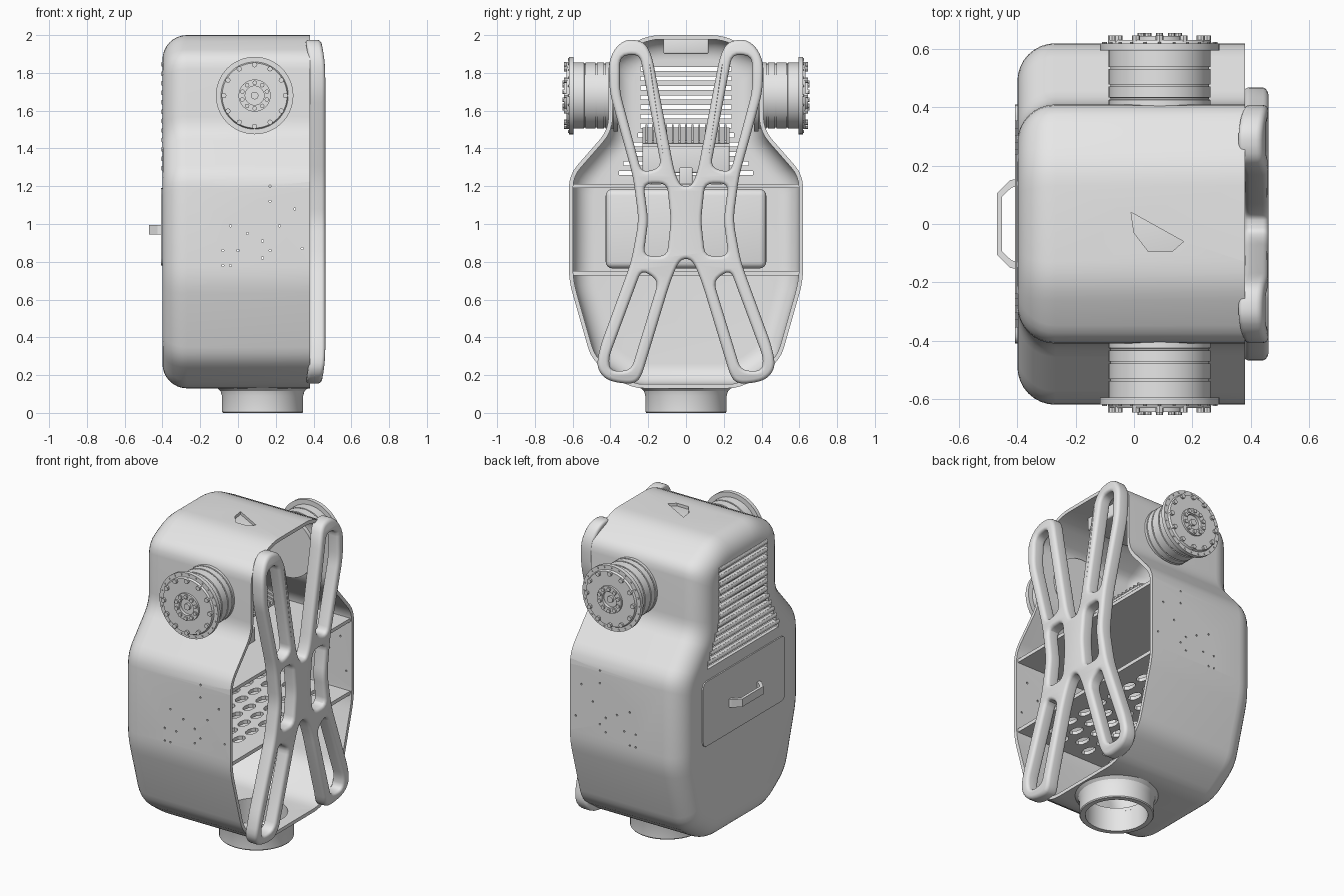
import bpy, bmesh, math
from mathutils import Vector, Matrix

if "Cube" in bpy.data.objects:
    bpy.data.objects.remove(bpy.data.objects["Cube"], do_unlink=True)

grey = bpy.data.materials.new("light_grey")
grey.use_nodes = True
grey.diffuse_color = (0.8, 0.8, 0.8, 1)
grey.node_tree.nodes["Principled BSDF"].inputs["Base Color"].default_value = (0.8, 0.8, 0.8, 1)

# Local axes (a, b, c) mapped to world axes
XYZ = Matrix.Identity(4)
YZX = Matrix(((0, 0, 1, 0), (1, 0, 0, 0), (0, 1, 0, 0), (0, 0, 0, 1)))
ZXY = Matrix(((0, 1, 0, 0), (0, 0, 1, 0), (1, 0, 0, 0), (0, 0, 0, 1)))


def activate(obj):
    bpy.ops.object.select_all(action='DESELECT')
    obj.select_set(True)
    bpy.context.view_layer.objects.active = obj


def finish(name, bm, smooth=True):
    bmesh.ops.remove_doubles(bm, verts=bm.verts, dist=1e-5)
    bmesh.ops.recalc_face_normals(bm, faces=bm.faces)
    mesh = bpy.data.meshes.new(name)
    bm.to_mesh(mesh)
    bm.free()
    mesh.materials.append(grey)
    obj = bpy.data.objects.new(name, mesh)
    bpy.context.collection.objects.link(obj)
    if smooth:
        activate(obj)
        bpy.ops.object.shade_smooth_by_angle(angle=math.radians(30))
    return obj


def rounded(points, r, n=5):
    """Polygon with each corner replaced by a short curve."""
    out = []
    pts = [Vector(p) for p in points]
    for i, p in enumerate(pts):
        u, v = pts[i - 1] - p, pts[(i + 1) % len(pts)] - p
        a = p + u.normalized() * min(r, 0.45 * u.length)
        b = p + v.normalized() * min(r, 0.45 * v.length)
        for k in range(n):
            t = k / (n - 1)
            out.append(a * (1 - t) ** 2 + p * 2 * t * (1 - t) + b * t * t)
    return out


def inset(points, d):
    """Counter-clockwise polygon moved inward by d."""
    out = []
    pts = [Vector(p) for p in points]
    for i, p in enumerate(pts):
        e = (p - pts[i - 1]).normalized()
        f = (pts[(i + 1) % len(pts)] - p).normalized()
        n, m = Vector((-e.y, e.x)), Vector((-f.y, f.x))
        out.append(p + (n + m) * d / (1 + n.dot(m)))
    return out


def add_prism(bm, points, c0, c1, axes=XYZ):
    low, high = [[bm.verts.new(axes @ Vector((p[0], p[1], c))) for p in points] for c in (c0, c1)]
    bm.faces.new(low[::-1])
    bm.faces.new(high)
    for i in range(len(low)):
        bm.faces.new((low[i - 1], low[i], high[i], high[i - 1]))


def prism(name, points, c0, c1, axes=XYZ):
    bm = bmesh.new()
    add_prism(bm, points, c0, c1, axes)
    return finish(name, bm)


def ellipse(a, b, ra, rb, n=16):
    return [(a + ra * math.cos(math.tau * k / n), b + rb * math.sin(math.tau * k / n)) for k in range(n)]


def rect(a0, a1, b0, b1):
    return [(a0, b0), (a1, b0), (a1, b1), (a0, b1)]


def rounded_box(name, x, y, z, r):
    bm = bmesh.new()
    add_prism(bm, rect(*x, *y), *z)
    bmesh.ops.bevel(bm, geom=bm.edges[:], offset=r, segments=4, profile=0.5, affect='EDGES')
    return finish(name, bm)


def revolve(name, profile, place, closed=False, n=64):
    bm = bmesh.new()
    rings = [[bm.verts.new(place @ Vector((r * math.cos(math.tau * k / n), r * math.sin(math.tau * k / n), h)))
              for k in range(n)] for r, h in profile]
    for i in range(0 if closed else 1, len(rings)):
        for k in range(n):
            bm.faces.new((rings[i - 1][k - 1], rings[i - 1][k], rings[i][k], rings[i][k - 1]))
    bmesh.ops.dissolve_degenerate(bm, edges=bm.edges, dist=1e-6)
    return finish(name, bm)


def cut(obj, bm):
    cutter = finish("cutter", bm, False)
    cutter.hide_render = True
    mod = obj.modifiers.new("cut", 'BOOLEAN')
    mod.object, mod.operation, mod.solver = cutter, 'DIFFERENCE', 'EXACT'
    activate(obj)
    bpy.ops.object.modifier_apply(modifier=mod.name)
    bpy.data.objects.remove(cutter, do_unlink=True)


def mirrored(half):
    return half + [(-a, b) for a, b in reversed(half) if abs(a) > 1e-6]


# Body shell: open on +x, rounded towards -x
outline = mirrored([(0.29, 0.13), (0.50, 0.28), (0.62, 0.70), (0.62, 1.26),
                    (0.41, 1.50), (0.41, 1.89), (0.20, 2.0)])
R = 0.13
layers = [(0.38, 0)] + [(-0.4 + R * (1 - math.sin(t)), R * (1 - math.cos(t)))
                        for t in (math.pi / 16 * k for k in range(9))]
bm = bmesh.new()
rings = [[bm.verts.new((x, p.x, p.y)) for p in rounded(inset(outline, d), 0.07)] for x, d in layers]
for a, b in zip(rings, rings[1:]):
    for i in range(len(a)):
        bm.faces.new((a[i - 1], a[i], b[i], b[i - 1]))
bm.faces.new(rings[-1])
shell = finish("body_shell", bm)
mod = shell.modifiers.new("wall", 'SOLIDIFY')
mod.thickness, mod.offset = 0.022, -1
activate(shell)
bpy.ops.object.modifier_apply(modifier=mod.name)

# Vent slits, neck hole, side holes and top opening
vent = [(1.27 + 0.05 * k, 0.24 + max(0, 1.50 - 1.27 - 0.05 * k) * 0.5) for k in range(12)]
bm = bmesh.new()
for z, w in vent:
    add_prism(bm, rect(-w, w, z - 0.011, z + 0.011), -0.5, -0.3, YZX)
add_prism(bm, ellipse(0.13, 0, 0.18, 0.18, 48), 0.05, 0.3)
add_prism(bm, [(-0.01, 0.04), (0, -0.03), (0.05, -0.095), (0.13, -0.095), (0.17, -0.06)], 1.9, 2.1)
for x, z in [(-0.04, 0.99), (0.05, 0.95), (0.17, 1.12), (0.17, 1.2), (0.3, 1.08), (0.13, 0.91), (0.22, 0.99),
             (-0.08, 0.86), (0, 0.86), (0.17, 0.86), (0.13, 0.82), (-0.08, 0.78), (-0.04, 0.78), (0.34, 0.87)]:
    add_prism(bm, ellipse(z, x, 0.006, 0.006, 8), -0.7, 0.7, ZXY)
cut(shell, bm)
activate(shell)
bpy.ops.object.shade_smooth_by_angle(angle=math.radians(30))

# Rounded slats between the slits
for k, (z, w) in enumerate(vent):
    prism(f"vent_slat_{k + 1}", ellipse(z + 0.025, -0.397, 0.014, 0.012, 12), -w, w, ZXY)

# Door, handle and the battery behind it
door = rounded([Vector(p) for p in rect(-0.41, 0.41, 0.78, 1.19)], 0.04)
prism("battery_door", door, -0.408, -0.395, YZX)
rounded_box("battery", (-0.39, -0.2), (-0.425, 0.425), (0.765, 1.185), 0.035)
outer = [(-0.40, 0.155), (-0.425, 0.15), (-0.47, 0.105)]
inner = [(-0.452, 0.095), (-0.42, 0.125), (-0.40, 0.13)]
loop = outer + [(x, -y) for x, y in reversed(outer)] + [(x, -y) for x, y in reversed(inner)] + inner
prism("door_handle", loop, 0.945, 0.995)

# Shelves, the lower one perforated
deck = [(0.37, -0.605), (0.37, 0.605), (-0.27, 0.605), (-0.345, 0.565), (-0.385, 0.48),
        (-0.385, -0.48), (-0.345, -0.565), (-0.27, -0.605)]
prism("upper_shelf", deck, 1.19, 1.212)
lower = prism("lower_shelf", deck, 0.727, 0.75)
bm = bmesh.new()
for i in range(6):
    for j in range(8):
        add_prism(bm, ellipse(-0.28 + 0.1 * i, -0.5 + 0.13 * j + 0.065 * (i % 2), 0.03, 0.05, 10), 0.7, 0.8)
cut(lower, bm)

# Electronics: sloping finned plate on posts, small sensor, roof unit
slope = [(1.41, 0.15), (1.425, 0.15), (1.51, -0.2), (1.495, -0.2)]
prism("electronics_plate", slope, -0.23, 0.23, ZXY)
for k in range(13):
    y = -0.21 + 0.035 * k
    prism(f"cooling_fin_{k + 1}", [(z + 0.018, x) for z, x in slope], y - 0.005, y + 0.005, ZXY)
rounded_box("electronics_case", (-0.2, -0.02), (-0.23, 0.23), (1.27, 1.42), 0.01)
for y in (-0.2, 0.2):
    prism("electronics_post", rect(-0.12, -0.08, y - 0.02, y + 0.02), 1.2, 1.28)
rounded_box("sensor", (0.0, 0.1), (-0.035, 0.035), (1.21, 1.3), 0.008)
rounded_box("roof_unit", (-0.05, 0.25), (-0.12, 0.12), (1.9, 1.982), 0.01)

# Shoulder motors on both sides
motor = [(0, 0.36), (0.19, 0.36), (0.19, 0.385), (0.175, 0.385)]
for h in (0.43, 0.475, 0.535):
    motor += [(0.175, h - 0.004), (0.169, h - 0.003), (0.169, h + 0.003), (0.175, h + 0.004)]
motor += [(0.175, 0.595), (0.205, 0.595), (0.205, 0.62), (0.178, 0.62), (0.172, 0.632), (0.085, 0.632),
          (0.085, 0.645), (0.05, 0.645), (0.05, 0.625), (0.02, 0.625), (0.02, 0.64), (0, 0.64)]
for side, s in (("left", 1), ("right", -1)):
    place = Matrix.Translation((0.088, 0, 1.68)) @ Matrix.Diagonal((1, s, 1, 1)) @ ZXY
    revolve(f"shoulder_motor_{side}", motor, place)
    bm = bmesh.new()
    for count, ring, size, top in ((12, 0.163, 0.014, 0.647), (10, 0.068, 0.012, 0.655), (24, 0.193, 0.005, 0.625)):
        for k in range(count):
            t = math.tau * k / count
            add_prism(bm, ellipse(ring * math.cos(t), ring * math.sin(t), size, size, 8), 0.61, top, place)
    finish(f"motor_bolts_{side}", bm)

# Neck ring under the body
revolve("neck_ring", [(0.18, 0), (0.21, 0), (0.215, 0.006), (0.215, 0.09), (0.222, 0.115), (0.245, 0.135),
                      (0.245, 0.15), (0.18, 0.15)], Matrix.Translation((0.13, 0, 0)), closed=True)

# Cross-shaped front frame with slots
half = [(0, 0.82), (0.04, 0.80), (0.085, 0.69), (0.24, 0.18), (0.29, 0.15), (0.42, 0.17), (0.475, 0.24),
        (0.455, 0.35), (0.29, 0.80), (0.25, 1.02), (0.28, 1.25), (0.405, 1.70), (0.41, 1.86), (0.37, 1.94),
        (0.31, 1.98), (0.22, 1.965), (0.18, 1.89), (0.06, 1.27), (0.03, 1.205), (0, 1.20)]
slots = [[(0.13, 1.30), (0.235, 1.27), (0.35, 1.70), (0.35, 1.89), (0.245, 1.90)],
         [(0.10, 1.215), (0.08, 1.02), (0.10, 0.83), (0.225, 0.83), (0.20, 1.02), (0.225, 1.215)],
         [(0.145, 0.70), (0.235, 0.76), (0.41, 0.29), (0.40, 0.22), (0.29, 0.225)]]
curve = bpy.data.curves.new("frame_curve", 'CURVE')
curve.dimensions, curve.fill_mode = '2D', 'BOTH'
curve.extrude, curve.bevel_depth, curve.bevel_resolution, curve.offset = 0.022, 0.02, 3, -0.02
loops = [rounded(mirrored(half), 0.06)]
for slot in slots:
    loops += [rounded(slot, 0.045), rounded([(-a, b) for a, b in reversed(slot)], 0.045)]
for pts in loops:
    sp = curve.splines.new('POLY')
    sp.points.add(len(pts) - 1)
    for q, p in zip(sp.points, pts):
        q.co = (p.x, p.y, 0, 1)
    sp.use_cyclic_u = True
helper = bpy.data.objects.new("frame_curve", curve)
bpy.context.collection.objects.link(helper)
mesh = bpy.data.meshes.new_from_object(helper.evaluated_get(bpy.context.evaluated_depsgraph_get()))
bpy.data.objects.remove(helper, do_unlink=True)
bm = bmesh.new()
bm.from_mesh(mesh)
for v in bm.verts:
    # Tips lean back towards the shell
    lean = max(0, abs(v.co.y - 1.06) - 0.72) / 0.2
    v.co = YZX @ (v.co + Vector((0, 0, 0.42 - 0.025 * lean * lean)))
finish("front_frame", bm)
